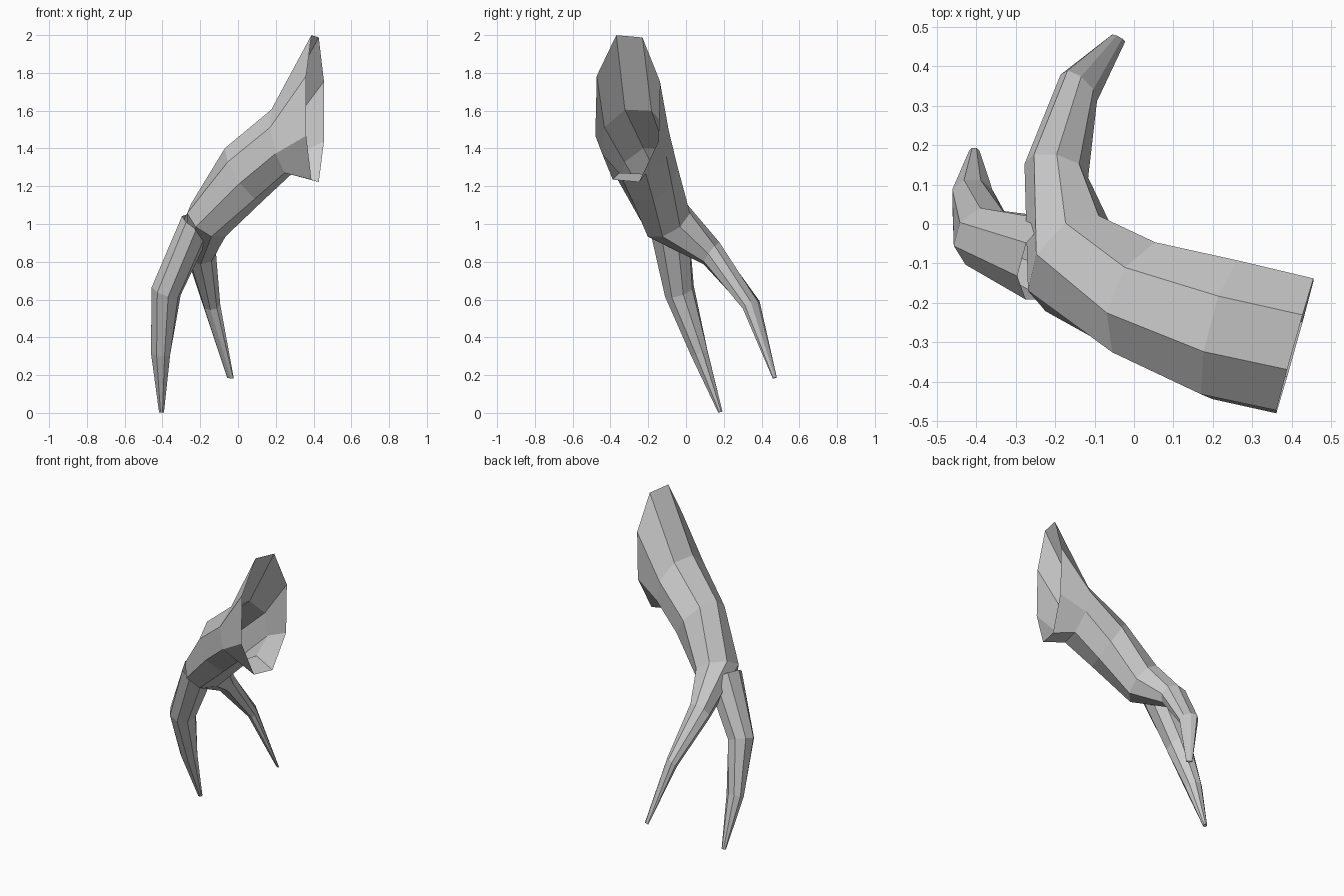
import bpy, math
from mathutils import Vector

if "Cube" in bpy.data.objects:
    bpy.data.objects.remove(bpy.data.objects["Cube"])

SIDES = 8


def tube(name, rings):
    """Loft flat-faced octagonal rings (centre, half-axis u, half-axis v); cap only the tip."""
    verts, faces = [], []
    for c, u, v in rings:
        for k in range(SIDES):
            a = math.tau * (k - 0.5) / SIDES
            verts.append(Vector(c) + Vector(u) * math.cos(a) + Vector(v) * math.sin(a))
    for r in range(len(rings) - 1):
        for k in range(SIDES):
            i, j = r * SIDES + k, r * SIDES + (k + 1) % SIDES
            faces.append((i, i + SIDES, j + SIDES, j))
    last = (len(rings) - 1) * SIDES
    faces.append(tuple(last + k for k in reversed(range(SIDES))))
    mesh = bpy.data.meshes.new(name)
    mesh.from_pydata(verts, [], faces)
    # face normals outward
    import bmesh
    bm = bmesh.new()
    bm.from_mesh(mesh)
    bmesh.ops.recalc_face_normals(bm, faces=bm.faces)
    bm.to_mesh(mesh)
    bm.free()
    obj = bpy.data.objects.new(name, mesh)
    bpy.context.collection.objects.link(obj)
    return obj


# Main stem: open flared end, bending down into the rear prong
tube("stem_and_rear_prong", [
    ((.408, -.309, 1.611), (0, .010, .414), (.051, .181, -.016)),
    ((.230, -.268, 1.435), (-.038, .016, .181), (.049, .184, -.008)),
    ((.032, -.199, 1.263), (-.085, .034, .146), (.059, .151, -.010)),
    ((-.157, -.100, 1.021), (-.058, .068, .095), (.097, .103, 0)),
    ((-.197, .135, .845), (-.030, .045, .055), (.075, 0, .020)),
    ((-.140, .345, .572), (-.012, .040, .025), (.045, -.020, .010)),
    ((-.040, .470, .185), (-.010, .010, .003), (.015, -.004, 0)),
])

# Side prong: starts inside the stem and reaches the ground
tube("side_prong", [
    ((-.220, -.090, 1.000), (-.070, 0, .050), (.030, .110, .010)),
    ((-.380, -.035, .645), (-.075, .010, .030), (.020, .078, .020)),
    ((-.410, .070, .320), (-.055, 0, .005), (0, .045, .020)),
    ((-.405, .182, .004), (-.014, 0, 0), (0, .012, .003)),
])
